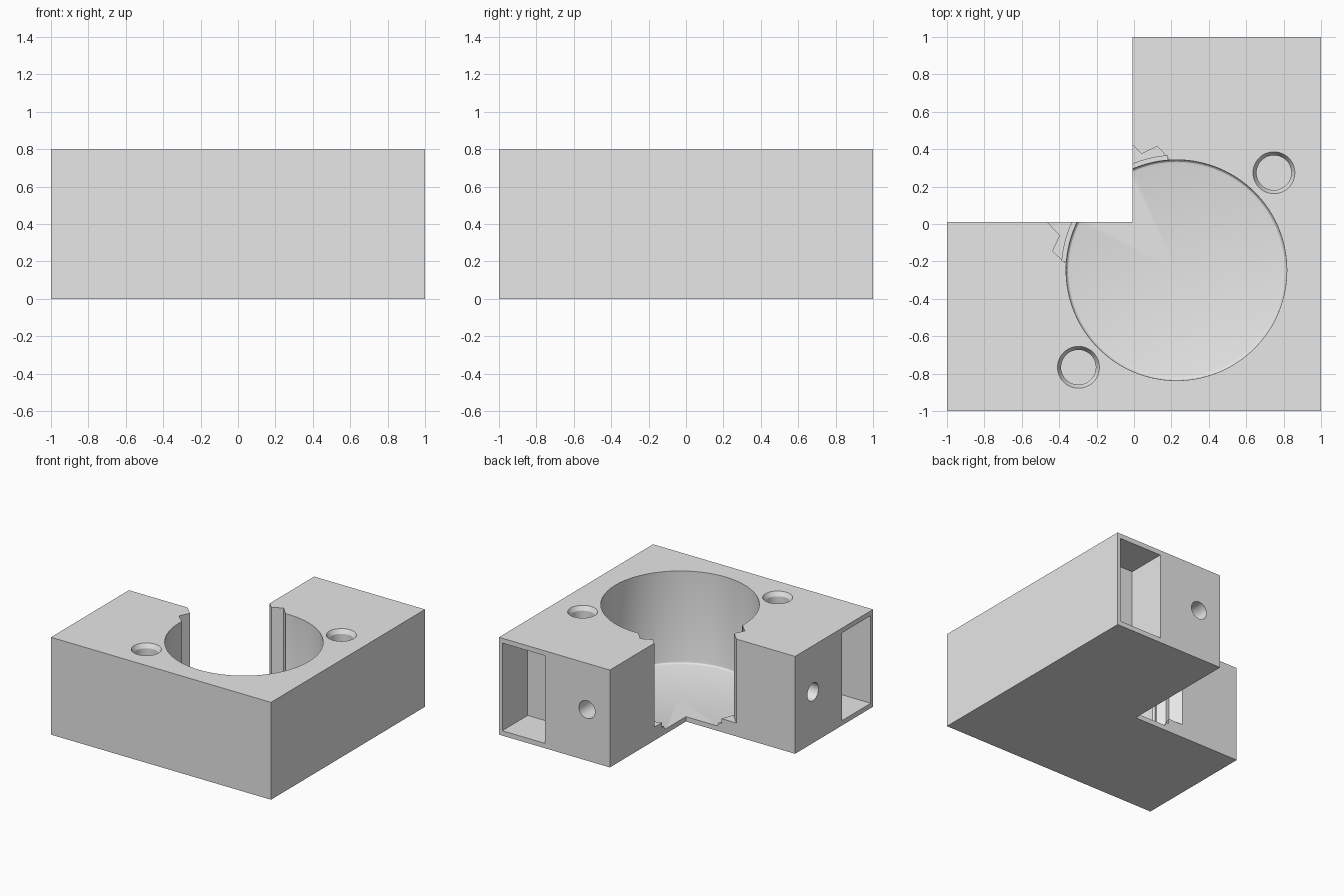
import bpy
import bmesh
from math import cos, sin, pi, radians
from mathutils import Matrix, Vector

if "Cube" in bpy.data.objects:
    bpy.data.objects.remove(bpy.data.objects["Cube"])

CX, CY, BORE_R = 0.227, -0.247, 0.59
HEIGHT, WALL = 0.8, 0.04

grey = bpy.data.materials.new("light_grey")
grey.diffuse_color = (0.8, 0.8, 0.8, 1)
grey.use_nodes = True
for node in grey.node_tree.nodes:
    if node.type == "BSDF_PRINCIPLED":
        node.inputs["Base Color"].default_value = grey.diffuse_color


def finish(name, bm):
    bmesh.ops.recalc_face_normals(bm, faces=bm.faces)
    mesh = bpy.data.meshes.new(name)
    bm.to_mesh(mesh)
    bm.free()
    mesh.materials.append(grey)
    obj = bpy.data.objects.new(name, mesh)
    bpy.context.scene.collection.objects.link(obj)
    return obj


def prism(name, outline, z0, z1):
    """Extrude a plan outline between two heights."""
    bm = bmesh.new()
    face = bm.faces.new([bm.verts.new((x, y, z0)) for x, y in outline])
    new = bmesh.ops.extrude_face_region(bm, geom=[face])["geom"]
    moved = [v for v in new if isinstance(v, bmesh.types.BMVert)]
    bmesh.ops.translate(bm, verts=moved, vec=(0, 0, z1 - z0))
    return finish(name, bm)


def lathe(name, profile, matrix, steps):
    """Revolve a (radius, height) profile about z, then place it."""
    bm = bmesh.new()
    verts = [bm.verts.new((r, 0, z)) for r, z in profile]
    edges = [bm.edges.new(pair) for pair in zip(verts, verts[1:])]
    bmesh.ops.spin(bm, geom=verts + edges, cent=(0, 0, 0), axis=(0, 0, 1),
                   angle=2 * pi, steps=steps)
    bmesh.ops.remove_doubles(bm, verts=bm.verts, dist=1e-5)
    bmesh.ops.transform(bm, matrix=matrix, verts=bm.verts)
    return finish(name, bm)


def box(name, x0, x1, y0, y1, z0, z1):
    return prism(name, [(x0, y0), (x1, y0), (x1, y1), (x0, y1)], z0, z1)


def mirrored(points):
    """Reflect plan points across the diagonal through the bore."""
    return [(CX + CY - y, CX + CY - x) for x, y in points]


# L-shaped block
NX, NY = -0.008, 0.012
body = prism("corner_block", [(-1, -1), (1, -1), (1, 1), (NX, 1), (NX, NY), (-1, NY)],
             0, HEIGHT)
cutters = []

# Round well with a filleted floor
cutters.append(lathe("well_cutter",
                     [(0, WALL), (0.57, WALL), (0.58, 0.043), (0.587, 0.05),
                      (BORE_R, 0.06), (BORE_R, 1), (0, 1)],
                     Matrix.Translation((CX, CY, 0)), 128))

# Zigzag slots and their curved ledges, where the well meets the notch
slot = [(-0.553, 0.1), (-0.395, -0.06), (-0.435, -0.145), (-0.362, -0.212),
        (-0.25, -0.2), (-0.2, 0.1)]
arc = [radians(140 + 35.5 * i / 12) for i in range(13)]
ledge = [(CX + 0.614 * cos(a), CY + 0.614 * sin(a)) for a in arc]
ledge += [(CX + 0.55 * cos(a), CY + 0.55 * sin(a)) for a in reversed(arc)]
for flip in (list, mirrored):
    cutters.append(prism("slot_cutter", flip(slot), 0.11, 1))
    cutters.append(prism("ledge_cutter", flip(ledge), 0.07, 0.9))

# Countersunk screw holes in the top
for x, y in [(0.748, 0.274), (-0.297, -0.766)]:
    cutters.append(lathe("screw_hole_cutter",
                         [(0, 0.3), (0.093, 0.3), (0.093, 0.765), (0.112, HEIGHT),
                          (0.112, 1), (0, 1)],
                         Matrix.Translation((x, y, 0)), 48))

# Rectangular pockets in the arm ends
cutters.append(box("pocket_cutter", 0.58, 0.97, 0.67, 1.1, WALL, HEIGHT - WALL))
cutters.append(box("pocket_cutter", -1.1, -0.67, -0.97, -0.6, WALL, HEIGHT - WALL))

# Round pin holes in the arm ends
pin = [(0, -0.45), (0.073, -0.45), (0.073, 0.1), (0, 0.1)]
for place, axis in [((0.2, 1, 0.42), (0, 1, 0)), ((-1, -0.22, 0.42), (-1, 0, 0))]:
    turn = Vector((0, 0, 1)).rotation_difference(Vector(axis)).to_matrix().to_4x4()
    cutters.append(lathe("pin_hole_cutter", pin, Matrix.Translation(place) @ turn, 48))

# Cut everything, then discard the cutters
bpy.ops.object.select_all(action="DESELECT")
body.select_set(True)
bpy.context.view_layer.objects.active = body
for cutter in cutters:
    cutter.hide_render = True
    cut = body.modifiers.new(cutter.name, "BOOLEAN")
    cut.operation = "DIFFERENCE"
    cut.solver = "EXACT"
    cut.object = cutter
    bpy.ops.object.modifier_apply(modifier=cut.name)
    bpy.data.objects.remove(cutter)

bpy.ops.object.shade_smooth_by_angle(angle=radians(25))
